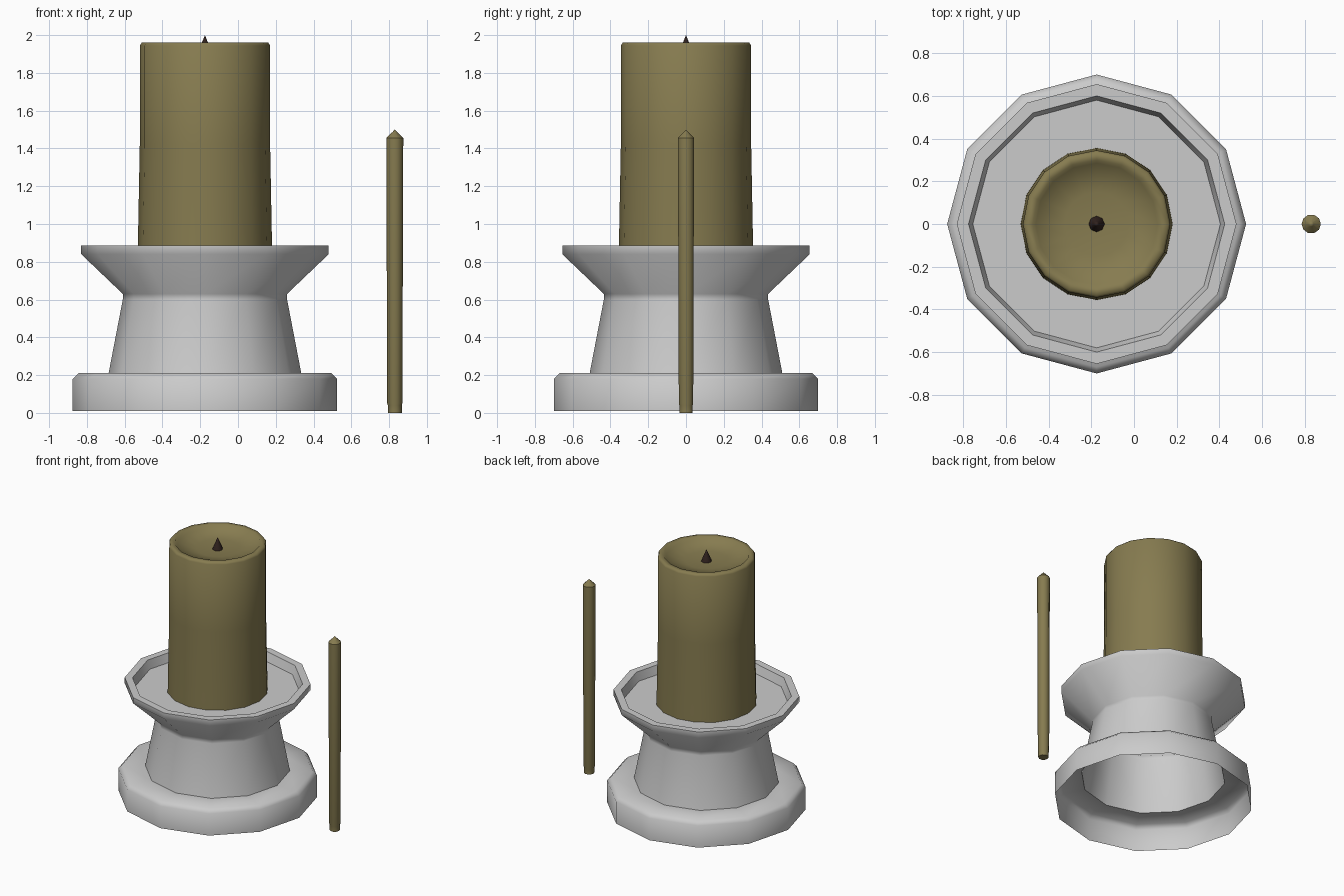
import bpy, bmesh
from math import radians, cos, sin, tau

if "Cube" in bpy.data.objects:
    bpy.data.objects.remove(bpy.data.objects["Cube"])


def material(name, rgb):
    m = bpy.data.materials.new(name)
    m.diffuse_color = (*rgb, 1)
    m.use_nodes = True
    m.node_tree.nodes["Principled BSDF"].inputs["Base Color"].default_value = m.diffuse_color
    return m


def lathe(name, profile, sides, x, mat=None, angle=60):
    """Revolve (radius, z) points about a vertical axis; radius 0 closes to a point."""
    bm = bmesh.new()
    rings = []
    for r, z in profile:
        n = sides if r > 0 else 1
        rings.append([bm.verts.new((r * cos(tau * i / sides), r * sin(tau * i / sides), z))
                      for i in range(n)])
    for a, b in zip(rings, rings[1:]):
        for i in range(sides):
            j = (i + 1) % sides
            if len(a) == 1:
                bm.faces.new((a[0], b[j], b[i]))
            elif len(b) == 1:
                bm.faces.new((a[i], a[j], b[0]))
            else:
                bm.faces.new((a[i], a[j], b[j], b[i]))
    mesh = bpy.data.meshes.new(name)
    bm.to_mesh(mesh)
    bm.free()
    ob = bpy.data.objects.new(name, mesh)
    ob.location.x = x
    bpy.context.collection.objects.link(ob)
    if mat:
        mesh.materials.append(mat)
    bpy.ops.object.select_all(action='DESELECT')
    ob.select_set(True)
    bpy.context.view_layer.objects.active = ob
    bpy.ops.object.shade_smooth_by_angle(angle=radians(angle))
    return ob


wax = material("olive_wax", (0.24, 0.20, 0.08))
char = material("burnt_wick", (0.03, 0.016, 0.013))
CX = -0.175

# Twelve-sided holder: hollow base, tapered neck, flared dish with recessed floor
lathe("candle_holder", [
    (0.70, 0.01), (0.70, 0.18), (0.67, 0.21), (0.51, 0.21), (0.435, 0.60),
    (0.435, 0.63), (0.655, 0.84), (0.655, 0.885), (0.60, 0.885), (0.58, 0.82),
    (0, 0.82)], 12, CX)

# Pillar candle with a melted hollow in the top
lathe("pillar_candle", [
    (0.356, 0.82), (0.355, 0.89), (0.345, 1.42), (0.345, 1.945), (0.335, 1.96),
    (0.30, 1.96), (0.285, 1.935), (0.15, 1.915), (0, 1.905)], 16, CX, wax)

# Wick
lathe("wick", [(0.038, 1.905), (0.028, 1.935), (0.012, 1.97), (0, 2.0)], 8, CX, char)

# Slim taper candle standing beside the holder
lathe("taper_candle", [
    (0, 0), (0.037, 0), (0.037, 0.04), (0.040, 0.05), (0.045, 1.455), (0.012, 1.487),
    (0, 1.50)], 10, 0.83, wax, 40)
